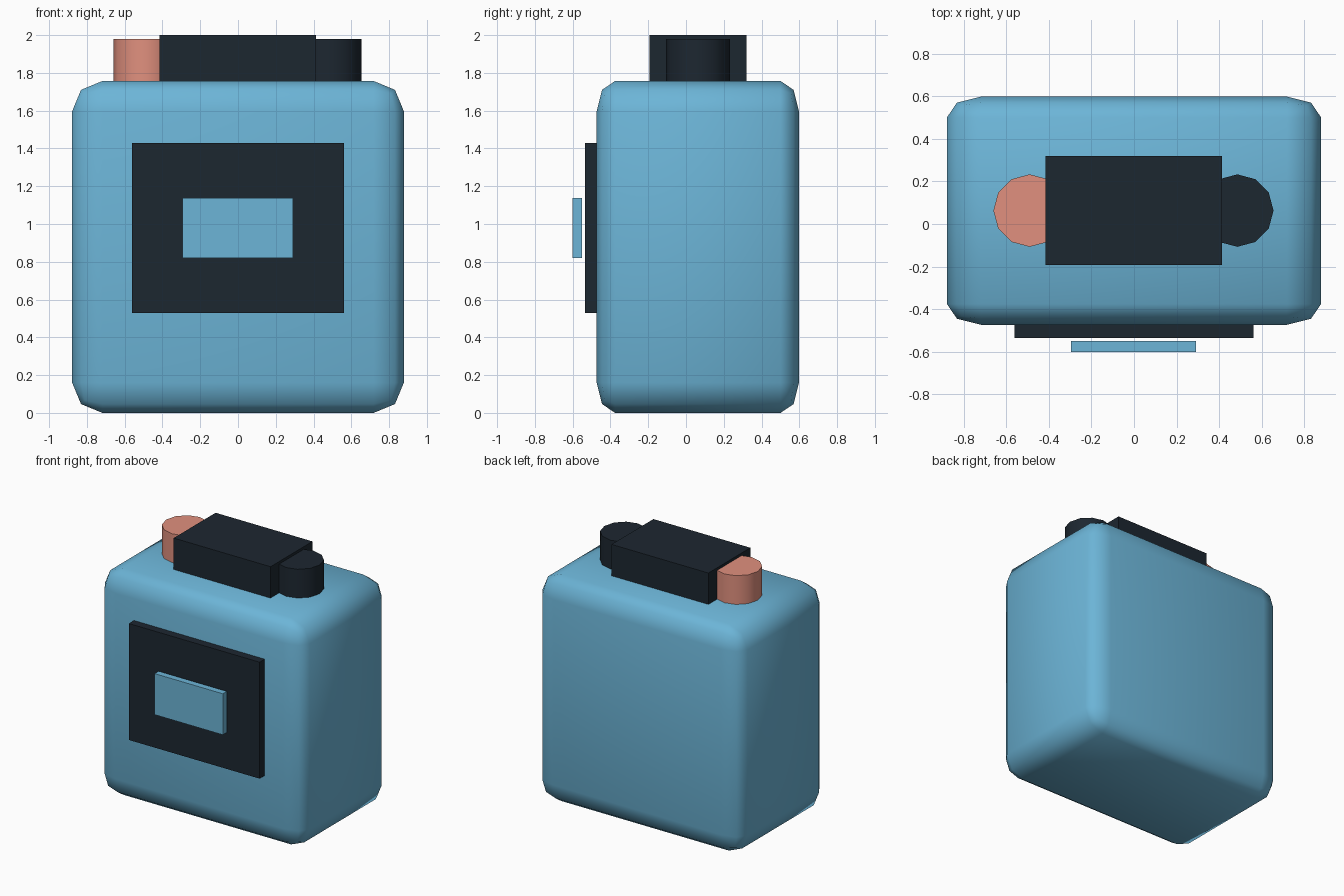
import bpy

if "Cube" in bpy.data.objects:
    bpy.data.objects.remove(bpy.data.objects["Cube"])


def material(name, rgb):
    m = bpy.data.materials.new(name)
    m.diffuse_color = (*rgb, 1)
    m.use_nodes = True
    m.node_tree.nodes["Principled BSDF"].inputs["Base Color"].default_value = m.diffuse_color
    return m


BLUE = material("blue", (0.15, 0.46, 0.68))
DARK = material("dark", (0.012, 0.02, 0.03))
CORAL = material("coral", (0.75, 0.28, 0.21))


def box(name, lo, hi, mat, bevel=0):
    """Box between two corners; the bevel is cut on a cube, then stretched with it."""
    bpy.ops.mesh.primitive_cube_add(size=1, location=[(a + b) / 2 for a, b in zip(lo, hi)])
    ob = bpy.context.object
    ob.name = name
    ob.data.materials.append(mat)
    if bevel:
        mod = ob.modifiers.new("rounding", 'BEVEL')
        mod.width = bevel
        mod.segments = 2
        bpy.ops.object.modifier_apply(modifier=mod.name)
    ob.scale = [b - a for a, b in zip(lo, hi)]
    bpy.ops.object.transform_apply(location=False, rotation=False, scale=True)
    if bevel:
        bpy.ops.object.shade_smooth()
    return ob


def button(name, x, mat):
    """Twelve-sided round button standing on the body."""
    bpy.ops.mesh.primitive_cylinder_add(vertices=12, radius=0.17, depth=0.24,
                                        location=(x, 0.063, 1.86))
    ob = bpy.context.object
    ob.name = name
    ob.data.materials.append(mat)
    bpy.ops.object.shade_smooth_by_angle(angle=0.7)


# Rounded main body
box("body", (-0.878, -0.473, 0), (0.878, 0.598, 1.757), BLUE, bevel=0.091)

# Front panel with a raised plate floating just ahead of it
box("front_panel", (-0.56, -0.535, 0.528), (0.56, -0.465, 1.43), DARK)
box("front_plate", (-0.295, -0.6, 0.82), (0.29, -0.55, 1.138), BLUE)

# Top block flanked by two round buttons
box("top_block", (-0.416, -0.193, 1.74), (0.414, 0.32, 2.0), DARK)
button("left_button", -0.49, CORAL)
button("right_button", 0.485, DARK)
